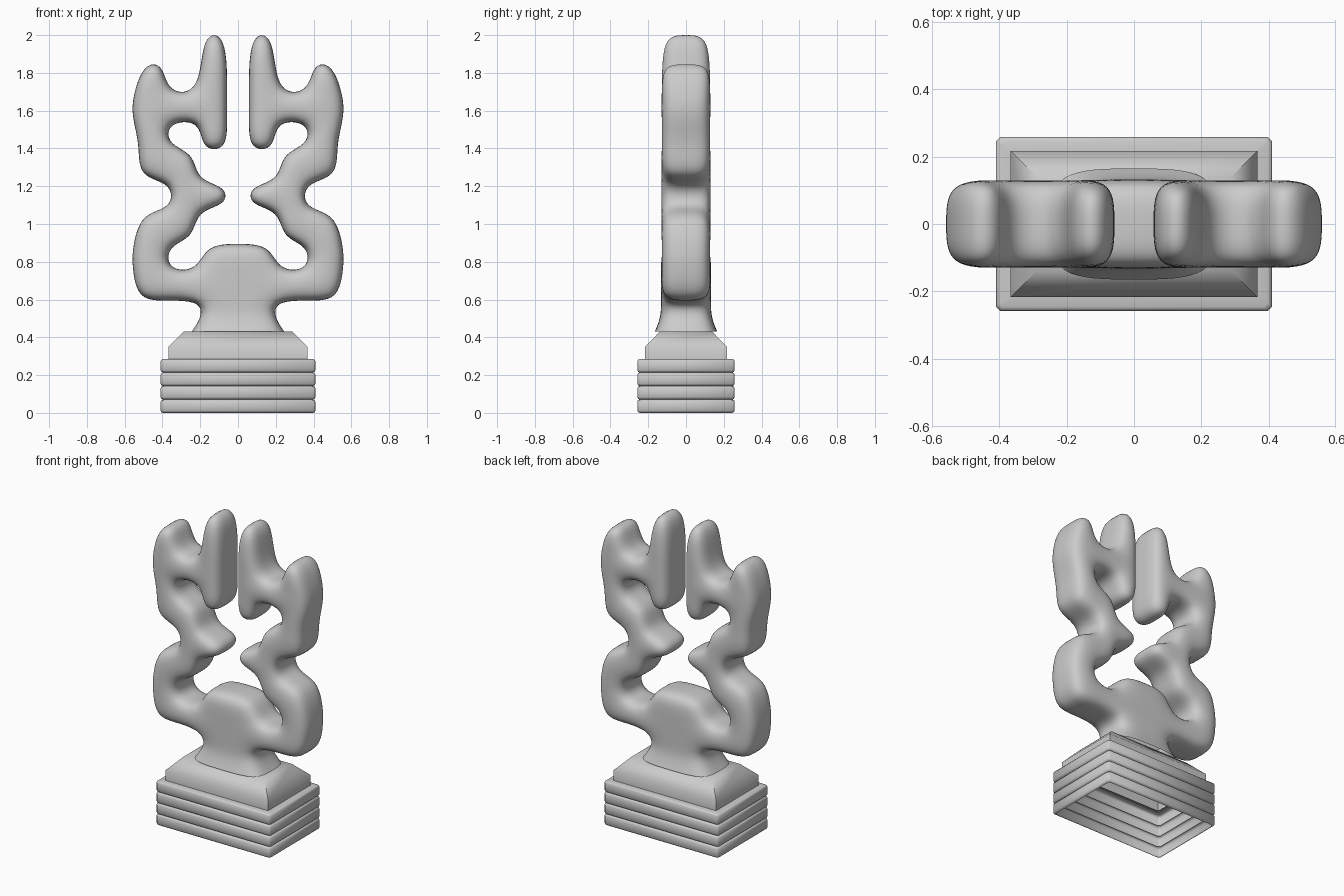
import bpy, bmesh, math

if "Cube" in bpy.data.objects:
    bpy.data.objects.remove(bpy.data.objects["Cube"])


def make_object(name, verts, faces, angle=None):
    bm = bmesh.new()
    bv = [bm.verts.new(v) for v in verts]
    for f in faces:
        bm.faces.new([bv[i] for i in f])
    bmesh.ops.recalc_face_normals(bm, faces=bm.faces)
    mesh = bpy.data.meshes.new(name)
    bm.to_mesh(mesh)
    bm.free()
    for p in mesh.polygons:
        p.use_smooth = True
    if angle:
        mesh.set_sharp_from_angle(angle=math.radians(angle))
    ob = bpy.data.objects.new(name, mesh)
    bpy.context.collection.objects.link(ob)
    return ob


def rect_loft(name, profile, hx, hy, corner, cap, angle):
    """Sweep (inset, z) profile around a rectangle, optionally with cut corners."""
    verts, faces = [], []
    for inset, z in profile:
        x, y, c = hx - inset, hy - inset, corner
        if c:
            ring = [(x - c, -y), (x, -y + c), (x, y - c), (x - c, y),
                    (c - x, y), (-x, y - c), (-x, c - y), (c - x, -y)]
        else:
            ring = [(x, -y), (x, y), (-x, y), (-x, -y)]
        verts += [(px, py, z) for px, py in ring]
    n = len(ring)
    for r in range(len(profile) - 1):
        for i in range(n):
            j = (i + 1) % n
            faces.append((r * n + i, r * n + j, (r + 1) * n + j, (r + 1) * n + i))
    if cap:
        faces.append(tuple(range((len(profile) - 1) * n, len(profile) * n)))
    return make_object(name, verts, faces, angle)


# ribbed base: four stacked bands, open underneath
band = 0.285 / 4
ribs = []
for i in range(4):
    z = i * band
    ribs += [(0.012, z), (0.004, z + 0.004), (0, z + 0.012), (0, z + band - 0.012),
             (0.004, z + band - 0.004), (0.012, z + band - 0.0005)]
ribs.append((0.05, 0.285))
rect_loft("ribbed_base", ribs, 0.41, 0.258, 0.012, False, 50)

# plinth with sloped top
rect_loft("plinth", [(0, 0.28), (0, 0.35), (0.078, 0.43)], 0.367, 0.217, 0, True, 60)

# branching body: right half of the front outline as a quad cage (x, z)
P = {
    # stem and dome
    "c0": (0, .43), "c1": (0, .51), "c2": (0, .595), "c3": (0, .75), "c4": (0, .897),
    "b0": (.245, .43), "b1": (.19, .51), "b2": (.20, .59), "b3": (.215, .75), "b4": (.17, .89),
    # lower elbow
    "w": (.36, .597), "u": (.375, .755), "v": (.53, .59), "t": (.56, .77),
    "n": (.375, .885), "s": (.56, .87), "r": (.515, 1.06), "m": (.235, .925),
    # waist and inward nub
    "f": (.347, 1.08), "e": (.347, 1.22), "k": (.22, 1.07), "h": (.22, 1.23),
    "p": (.06, 1.20), "q": (.06, 1.10),
    # upper elbow
    "g": (.23, 1.375), "a": (.375, 1.42), "b": (.52, 1.42), "c": (.53, 1.245),
    # upper joint and outer finger
    "j1": (.375, 1.54), "j2": (.56, 1.56), "j3": (.56, 1.67), "j4": (.375, 1.69),
    "n1": (.395, 1.852), "n2": (.50, 1.852),
    # inner finger
    "i0": (.058, 1.39), "i1": (.058, 1.55), "i2": (.058, 1.69), "i3": (.058, 2.013),
    "o0": (.195, 1.39), "o1": (.195, 1.55), "o2": (.195, 1.69), "o3": (.195, 2.013),
}
QUADS = """c0 b0 b1 c1, c1 b1 b2 c2, c2 b2 b3 c3, c3 b3 b4 c4,
b2 w u b3, w v t u, u t s n, n s r f, m n f k, k f e h, q k h p, h e a g,
e c b a, a b j2 j1, j1 j2 j3 j4, j4 j3 n2 n1, o1 j1 j4 o2,
i0 o0 o1 i1, i1 o1 o2 i2, i2 o2 o3 i3"""
quads = [q.split() for q in QUADS.split(",")]
names = list(P)
verts = []
for nm in names:
    x, z = P[nm]
    d = 0.165 if nm in ("b0", "c0") else 0.132
    verts += [(x, -d, z), (x, 0, z), (x, d, z)]
index = {nm: 3 * i for i, nm in enumerate(names)}
faces, edges = [], []
for q in quads:
    ids = [index[nm] for nm in q]
    faces += [tuple(ids), tuple(i + 2 for i in reversed(ids))]
    edges += [(q[i], q[(i + 1) % 4]) for i in range(4)]
# side walls along outline edges, leaving the centre line and stem foot open
for s, t in edges:
    centre = P[s][0] == 0 and P[t][0] == 0
    foot = P[s][1] == 0.43 and P[t][1] == 0.43
    if (t, s) in edges or centre or foot:
        continue
    for k in (0, 1):
        a, b = index[s] + k, index[t] + k
        faces.append((a, a + 1, b + 1, b))
body = make_object("branching_body", verts, faces)
mir = body.modifiers.new("mirror", "MIRROR")
mir.use_clip = True
sub = body.modifiers.new("smooth", "SUBSURF")
sub.levels = sub.render_levels = 3
